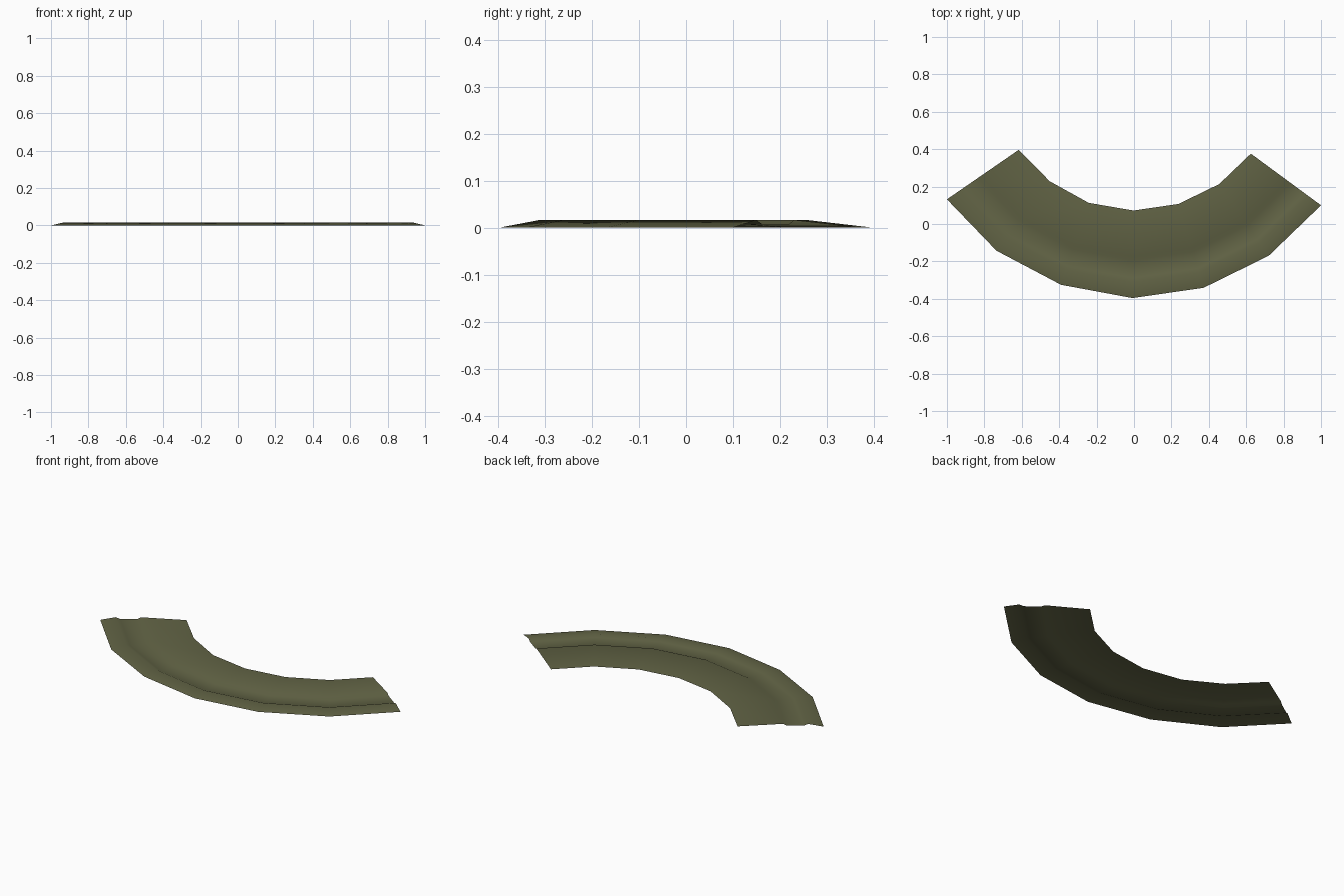
import bpy
import bmesh
from mathutils import Vector

if "Cube" in bpy.data.objects:
    bpy.data.objects.remove(bpy.data.objects["Cube"])

# Single olive material
olive = bpy.data.materials.new("olive_green")
olive.diffuse_color = (0.122, 0.127, 0.060, 1.0)
olive.use_nodes = True
olive.node_tree.nodes["Principled BSDF"].inputs["Base Color"].default_value = olive.diffuse_color

# Outer and inner edges of the curved strip, left to right
outer = [(-1.0, 0.132), (-0.735, -0.143), (-0.39, -0.325), (-0.008, -0.396),
         (0.372, -0.341), (0.72, -0.17), (1.0, 0.10)]
inner = [(-0.617, 0.396), (-0.45, 0.228), (-0.242, 0.113), (-0.003, 0.072),
         (0.237, 0.107), (0.455, 0.213), (0.625, 0.376)]

# Cross-section: (fraction from outer to inner edge, height)
# bank, outer ridge, sunken track, inner ridge, bank
section = [(0.0, 0.0), (0.18, 0.016), (0.23, 0.006),
           (0.43, 0.006), (0.475, 0.016), (1.0, 0.0)]

# Sweep the open section along the bend
bm = bmesh.new()
rows = []
for o, i in zip(outer, inner):
    o, i = Vector(o), Vector(i)
    row = []
    for t, z in section:
        p = o.lerp(i, t)
        row.append(bm.verts.new((p.x, p.y, z)))
    rows.append(row)
for a, b in zip(rows, rows[1:]):
    for k in range(len(section) - 1):
        face = bm.faces.new((a[k], b[k], b[k + 1], a[k + 1]))
        face.smooth = True

mesh = bpy.data.meshes.new("curved_track")
bm.to_mesh(mesh)
bm.free()
mesh.materials.append(olive)
track = bpy.data.objects.new("curved_track", mesh)
bpy.context.collection.objects.link(track)
